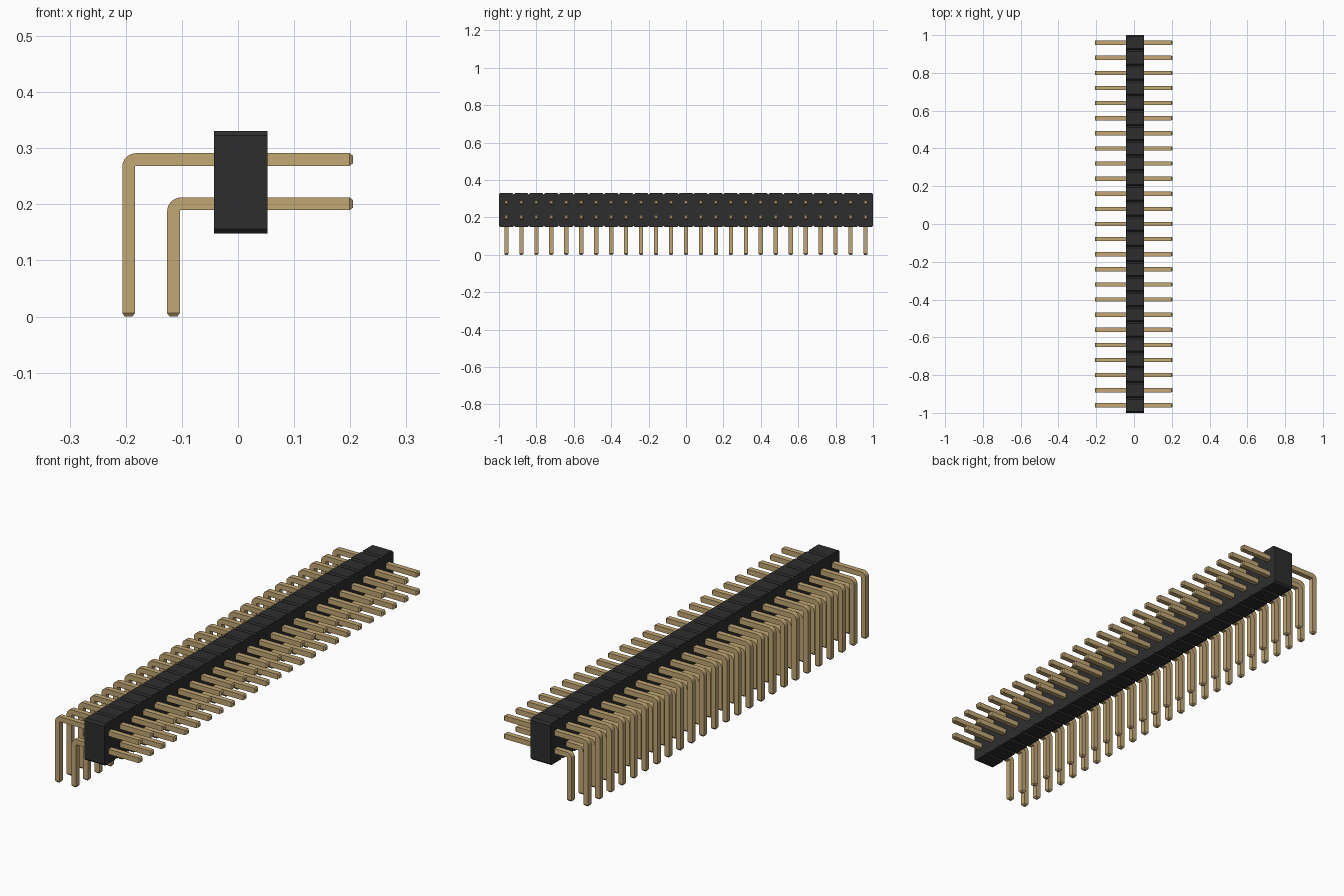
import bpy
import bmesh
from math import sin, cos, pi

COUNT = 25
PITCH = 0.08
HALF = 0.0112      # half thickness of a pin
TAPER = 0.006      # length of the tapered tip
INSET = 0.0045     # how far the tip narrows on each side
INNER_R = 0.002    # inside radius of the bend

cube = bpy.data.objects.get("Cube")
if cube:
    bpy.data.objects.remove(cube, do_unlink=True)


def material(name, rgb):
    mat = bpy.data.materials.new(name)
    mat.use_nodes = True
    mat.diffuse_color = (*rgb, 1)
    mat.node_tree.nodes["Principled BSDF"].inputs["Base Color"].default_value = (*rgb, 1)
    return mat


def finish(bm, name, mat):
    bmesh.ops.recalc_face_normals(bm, faces=bm.faces[:])
    mesh = bpy.data.meshes.new(name)
    bm.to_mesh(mesh)
    bm.free()
    mesh.materials.append(mat)
    obj = bpy.data.objects.new(name, mesh)
    bpy.context.collection.objects.link(obj)
    return obj


black = material("black plastic", (0.027, 0.027, 0.028))
gold = material("gold metal", (0.54, 0.385, 0.175))


# Housing: a row of blocks with chamfered corners, as one extruded outline
def housing(x0, x1, z0, z1, chamfer):
    start = -COUNT * PITCH / 2
    lower, upper = [], []
    for i in range(COUNT):
        a, b = start + i * PITCH, start + (i + 1) * PITCH
        for row, z, s in ((lower, z0, 1), (upper, z1, -1)):
            row += [(a, z + s * chamfer), (a + chamfer, z), (b - chamfer, z)]
    end = start + COUNT * PITCH
    lower.append((end, z0 + chamfer))
    upper.append((end, z1 - chamfer))
    bm = bmesh.new()
    face = bm.faces.new([bm.verts.new((x0, y, z)) for y, z in lower + upper[::-1]])
    moved = bmesh.ops.extrude_face_region(bm, geom=[face], use_keep_orig=True)["geom"]
    bmesh.ops.translate(bm, vec=(x1 - x0, 0, 0),
                        verts=[g for g in moved if isinstance(g, bmesh.types.BMVert)])
    bmesh.ops.triangulate(bm, faces=[f for f in bm.faces if len(f.verts) > 4])
    return finish(bm, "housing", black)


# Pin: a square section swept round a right-angle bend, with tapered tips
def pin_row(name, x_leg, z_arm, x_tip):
    steps = 8
    h, mid = HALF, INNER_R + HALF
    cx, cz = x_leg + mid, z_arm - mid      # centre of the bend
    # each section: centre x, centre z, outward direction, half size
    sections = [(x_leg, 0, (-1, 0), h - INSET), (x_leg, TAPER, (-1, 0), h)]
    for i in range(steps + 1):
        t = pi / 2 * i / steps
        d = (-cos(t), sin(t))
        sections.append((cx + d[0] * mid, cz + d[1] * mid, d, h))
    sections += [(x_tip - TAPER, z_arm, (0, 1), h), (x_tip, z_arm, (0, 1), h - INSET)]

    bm = bmesh.new()
    y0 = -(COUNT - 1) * PITCH / 2
    rings = []
    for x, z, d, r in sections:
        rings.append([bm.verts.new((x + d[0] * r * s, y0 + r * w, z + d[1] * r * s))
                      for s, w in ((1, 1), (1, -1), (-1, -1), (-1, 1))])
    for a, b in zip(rings, rings[1:]):
        for k in range(4):
            n = (k + 1) % 4
            bm.faces.new((a[k], a[n], b[n], b[k]))
    bm.faces.new(rings[0])
    bm.faces.new(rings[-1])
    obj = finish(bm, name, gold)

    bpy.ops.object.select_all(action="DESELECT")
    obj.select_set(True)
    bpy.context.view_layer.objects.active = obj
    bpy.ops.object.shade_smooth_by_angle()
    array = obj.modifiers.new("row", "ARRAY")
    array.count = COUNT
    array.use_relative_offset = False
    array.use_constant_offset = True
    array.constant_offset_displace = (0, PITCH, 0)
    return obj


housing(-0.043, 0.0525, 0.148, 0.331, 0.008)
pin_row("upper_pins", -0.195, 0.28, 0.205)
pin_row("lower_pins", -0.115, 0.201, 0.205)
